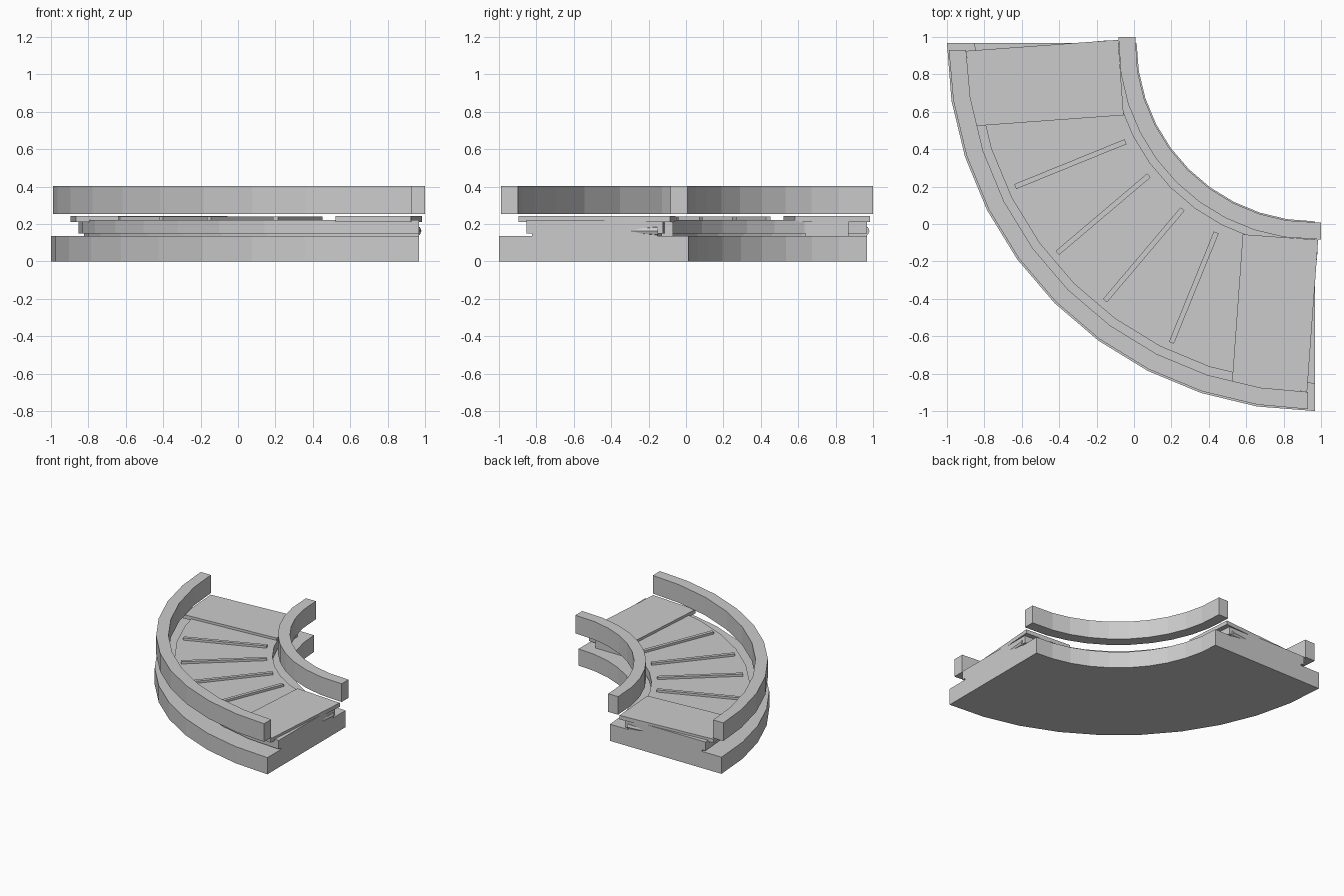
import bpy, bmesh
from math import sin, cos, pi, radians, hypot, atan2
from mathutils import Matrix, Vector

if "Cube" in bpy.data.objects:
    bpy.data.objects.remove(bpy.data.objects["Cube"])

C = 0.967          # bend centre (x = y = C)
SEG = 10           # facets per quarter bend


def prism(name, outline, z0, z1):
    """Extrude a plan outline between two heights."""
    bm = bmesh.new()
    face = bm.faces.new([bm.verts.new((x, y, z0)) for x, y in outline])
    top = bmesh.ops.extrude_face_region(bm, geom=[face])["geom"]
    bmesh.ops.translate(bm, vec=(0, 0, z1 - z0),
                        verts=[v for v in top if isinstance(v, bmesh.types.BMVert)])
    bmesh.ops.recalc_face_normals(bm, faces=bm.faces)
    return finish(name, bm)


def finish(name, bm):
    mesh = bpy.data.meshes.new(name)
    bm.to_mesh(mesh)
    bm.free()
    ob = bpy.data.objects.new(name, mesh)
    bpy.context.collection.objects.link(ob)
    return ob


def arc(r, shift=0.0):
    """Quarter bend with both ends moved straight along by shift."""
    pts = [(C - r * cos(i * pi / 2 / SEG), C - r * sin(i * pi / 2 / SEG))
           for i in range(SEG + 1)]
    pts[0] = (pts[0][0], C + shift)
    pts[-1] = (C + shift, pts[-1][1])
    return pts


def bend(name, r0, r1, z0, z1, shift=0.0):
    return prism(name, arc(r0, shift) + arc(r1, shift)[::-1], z0, z1)


def bar(name, a, b, width, z0, z1):
    """Straight strip between two plan points."""
    dx, dy = b[0] - a[0], b[1] - a[1]
    n = hypot(dx, dy)
    ox, oy = -dy / n * width / 2, dx / n * width / 2
    return prism(name, [(a[0] + ox, a[1] + oy), (b[0] + ox, b[1] + oy),
                        (b[0] - ox, b[1] - oy), (a[0] - ox, a[1] - oy)], z0, z1)


# Base, pedestal and belt
bend("base", 0.953, 1.967, 0, 0.137)
bend("pedestal", 1.12, 1.79, 0.137, 0.152)
bend("belt", 1.09, 1.82, 0.15, 0.222)

# Raised guard rails
bend("inner_rail", 0.96, 1.05, 0.253, 0.402, 0.033)
bend("outer_rail", 1.865, 1.957, 0.253, 0.402, -0.037)

# Parts repeated across the diagonal
for side, swap in (("right", False), ("left", True)):
    def m(p):
        return (p[1], p[0]) if swap else p

    # Slats across the belt
    bar("outer_slat_" + side, m((0.20, -0.635)), m((0.44, -0.045)), 0.028, 0.215, 0.24)
    bar("inner_slat_" + side, m((-0.155, -0.41)), m((0.26, 0.08)), 0.028, 0.215, 0.24)

    # Slightly turned end plate
    bar("end_plate_" + side, m((0.783, -0.07)), m((0.724, -0.882)), 0.404, 0.21, 0.242)

    # Bracket below the plate on the inner side
    bar("bracket_" + side, m((0.64, -0.10)), m((0.87, -0.10)), 0.06, 0.137, 0.212)

    # Tapered roller tip showing at the belt end
    bm = bmesh.new()
    bmesh.ops.create_cone(bm, cap_ends=True, segments=8, radius1=0.028,
                          radius2=0.004, depth=0.26)
    p0, p1 = m((0.953, -0.15)), m((0.953, -0.41))
    axis = Vector((p1[0] - p0[0], p1[1] - p0[1], 0))
    mid = Vector(((p0[0] + p1[0]) / 2, (p0[1] + p1[1]) / 2, 0.163))
    bm.transform(Matrix.Translation(mid) @ axis.to_track_quat('Z', 'Y').to_matrix().to_4x4())
    finish("roller_tip_" + side, bm)
